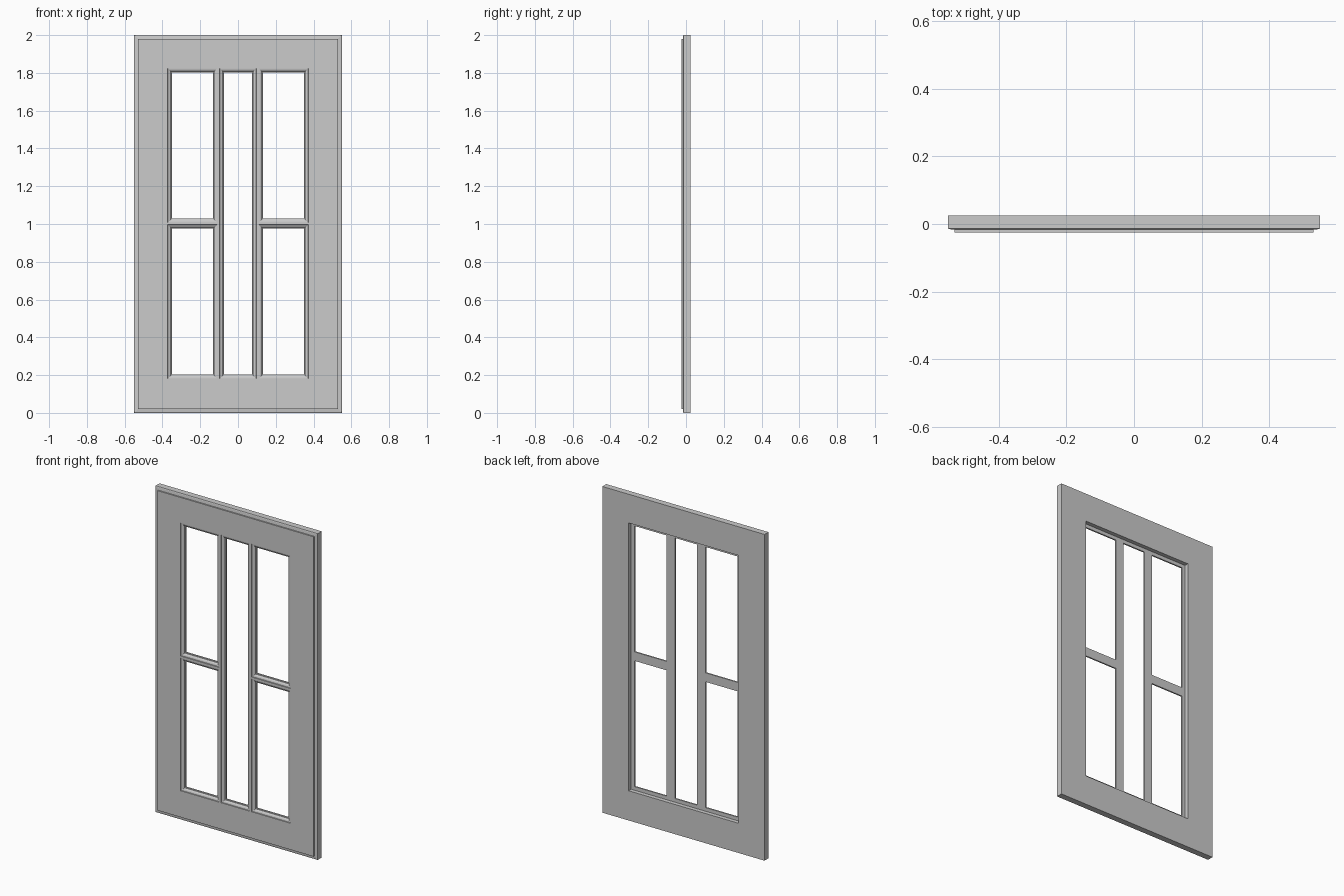
import bpy
import bmesh

cube = bpy.data.objects.get("Cube")
if cube:
    bpy.data.objects.remove(cube)

# Single painted finish
paint = bpy.data.materials.new("grey_paint")
paint.use_nodes = True
GREY = (0.6, 0.6, 0.6, 1)
paint.diffuse_color = GREY
paint.node_tree.nodes["Principled BSDF"].inputs["Base Color"].default_value = GREY

FRONT, BACK, REBATE = -0.025, 0.025, 0.0
OUTER = (-0.55, 0.55, 0.0, 2.0)
OPENING = (-0.372, 0.372, 0.182, 1.824)


def ring(bm, rect, inset, y):
    """Rectangle of vertices, counter-clockwise seen from the front."""
    x0, x1, z0, z1 = rect
    x0, x1, z0, z1 = x0 + inset, x1 - inset, z0 + inset, z1 - inset
    return [bm.verts.new((x, y, z)) for x, z in ((x0, z0), (x1, z0), (x1, z1), (x0, z1))]


def sweep(bm, steps):
    """Mitred moulding through a list of (rect, inset, y) sections."""
    rings = [ring(bm, *s) for s in steps]
    for a, b in zip(rings, rings[1:]):
        for i in range(4):
            j = (i + 1) % 4
            bm.faces.new((a[i], a[j], b[j], b[i]))


def pierced_plate(bm, border, holes, y, flip=False):
    """Flat rectangle with rectangular holes."""
    rects = [border] + holes
    xs = sorted({v for r in rects for v in r[:2]})
    zs = sorted({v for r in rects for v in r[2:]})
    for x0, x1 in zip(xs, xs[1:]):
        for z0, z1 in zip(zs, zs[1:]):
            cx, cz = (x0 + x1) / 2, (z0 + z1) / 2
            if any(h[0] < cx < h[1] and h[2] < cz < h[3] for h in holes):
                continue
            corners = ring(bm, (x0, x1, z0, z1), 0, y)
            bm.faces.new(corners[::-1] if flip else corners)


def finish(bm, name):
    bmesh.ops.remove_doubles(bm, verts=bm.verts, dist=0.0001)
    mesh = bpy.data.meshes.new(name)
    bm.to_mesh(mesh)
    bm.free()
    mesh.materials.append(paint)
    obj = bpy.data.objects.new(name, mesh)
    bpy.context.collection.objects.link(obj)


# Outer frame: rear rebate, back face, stepped outer edge and front face
bm = bmesh.new()
sweep(bm, [
    (OPENING, 0, REBATE), (OPENING, 0, BACK),
    (OUTER, 0, BACK), (OUTER, 0, -0.013),
    (OUTER, 0.004, -0.015), (OUTER, 0.02, -0.017),
    (OUTER, 0.02, FRONT), (OPENING, 0, FRONT),
])
finish(bm, "door_frame")

# Five panes: one tall centre pane and two on each side
left, right, bottom, top = OPENING
panes = [(-0.097, 0.097, bottom, top)]
for x0, x1 in ((left, -0.11), (0.11, right)):
    panes += [(x0, x1, bottom, 0.997), (x0, x1, 1.008, top)]

# Glazing bars: front strips, moulded pane edges and flat back
LIP = 0.022
PROFILE = [(0, FRONT), (0.001, -0.021), (0.006, -0.0205), (0.011, -0.0185),
           (0.015, -0.015), (0.017, -0.010), (LIP, -0.009), (LIP, REBATE)]
bm = bmesh.new()
pierced_plate(bm, OPENING, panes, FRONT)
for pane in panes:
    sweep(bm, [(pane, inset, y) for inset, y in PROFILE])
clear = [(a + LIP, b - LIP, c + LIP, d - LIP) for a, b, c, d in panes]
pierced_plate(bm, OPENING, clear, REBATE, flip=True)
finish(bm, "glazing_bars")
